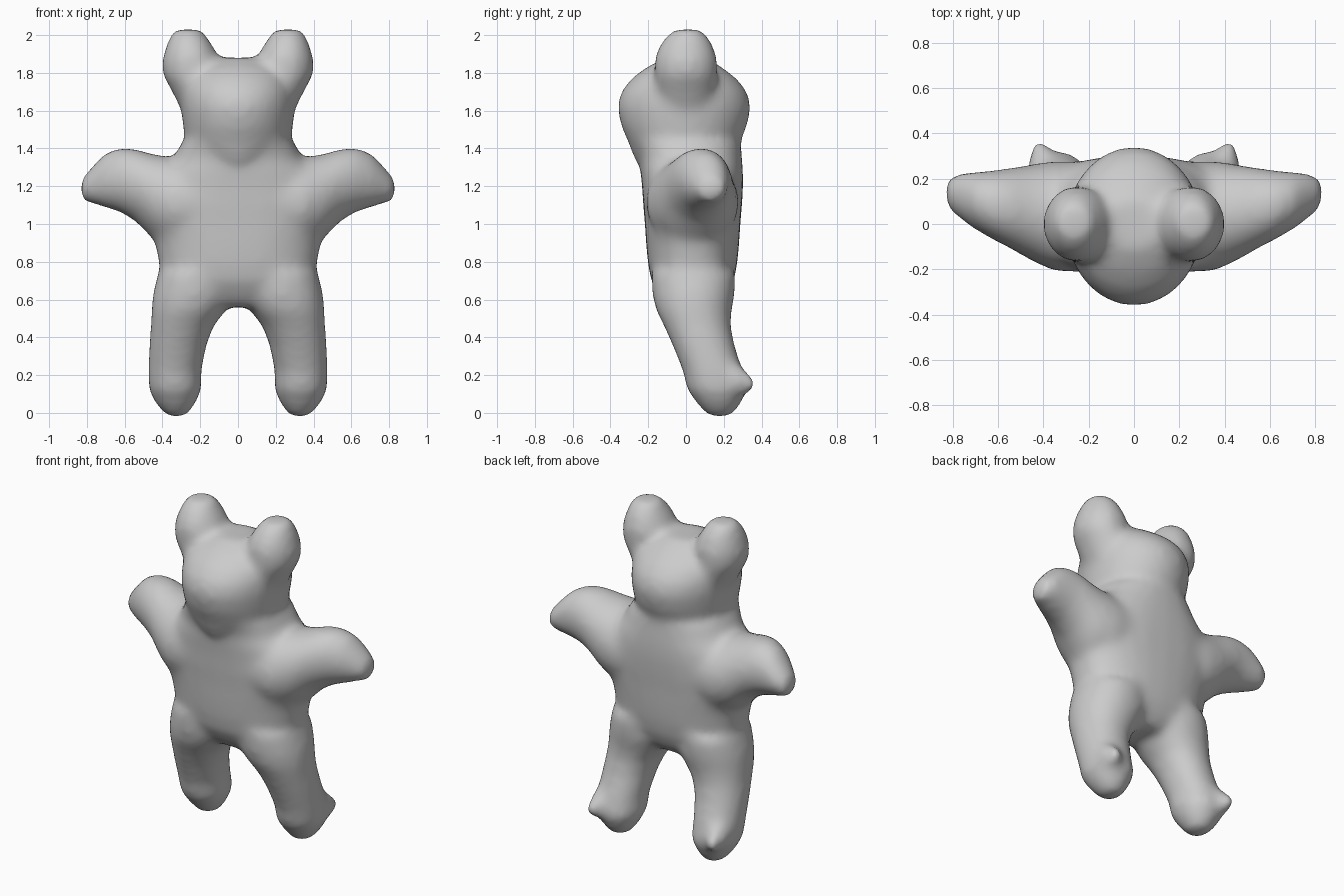
import bpy, bmesh, math
from mathutils import Vector

cube = bpy.data.objects.get("Cube")
if cube:
    bpy.data.objects.remove(cube)

X, Y, Z = Vector((1, 0, 0)), Vector((0, 1, 0)), Vector((0, 0, 1))
SIDES = 28
bm = bmesh.new()


def loft(sections, u, v, power=2.0, mirror=False):
    """Closed skin through rounded rings: (x, y, z, radius along u, radius along v)."""
    for side in ((1, -1) if mirror else (1,)):
        rings = []
        for x, y, z, a, b in sections:
            ring = []
            for i in range(SIDES):
                t = 2 * math.pi * i / SIDES
                c, s = math.cos(t), math.sin(t)
                c = math.copysign(abs(c) ** (2 / power), c)
                s = math.copysign(abs(s) ** (2 / power), s)
                p = Vector((x, y, z)) + u * a * c + v * b * s
                p.x *= side
                ring.append(bm.verts.new(p))
            rings.append(ring)
        faces = [bm.faces.new(rings[0]), bm.faces.new(rings[-1])]
        for lo, hi in zip(rings, rings[1:]):
            for i in range(SIDES):
                j = (i + 1) % SIDES
                faces.append(bm.faces.new((lo[i], lo[j], hi[j], hi[i])))
        bmesh.ops.recalc_face_normals(bm, faces=faces)


# Torso
loft([(0, .04, .56, .12, .13), (0, .04, .62, .3, .18), (0, .035, .7, .41, .22),
      (0, .035, .8, .42, .238), (0, .035, .9, .44, .247), (0, .035, 1.0, .49, .253),
      (0, .035, 1.1, .5, .262), (0, .035, 1.2, .46, .268), (0, .03, 1.28, .41, .272),
      (0, .025, 1.35, .34, .272), (0, .005, 1.43, .3, .285)], X, Y, 2.35)

# Head with muzzle
loft([(0, -.15, 1.32, .08, .11), (0, -.06, 1.36, .2, .22), (0, -.01, 1.43, .28, .295),
      (0, -.01, 1.52, .292, .335), (0, -.01, 1.62, .302, .355), (0, -.01, 1.7, .3, .335),
      (0, -.01, 1.77, .28, .28), (0, -.01, 1.83, .23, .2), (0, 0, 1.88, .13, .11)], X, Y)

# Ears
loft([(.17, 0, 1.6, .13, .15), (.225, 0, 1.71, .13, .16), (.255, 0, 1.79, .145, .165),
      (.25, 0, 1.87, .152, .168), (.255, 0, 1.93, .13, .15), (.262, .005, 1.99, .1, .115),
      (.265, .01, 2.03, .07, .07)], X, Y, mirror=True)

# Arms
loft([(.2, .03, 1.12, .245, .24), (.35, .035, 1.115, .245, .24), (.45, .05, 1.145, .215, .225),
      (.55, .07, 1.21, .178, .19), (.63, .085, 1.235, .152, .17), (.71, .105, 1.23, .125, .142),
      (.775, .125, 1.205, .098, .097), (.832, .14, 1.18, .06, .055)], Y, Z, mirror=True)

# Legs
loft([(.325, .18, -.02, .05, .06), (.33, .175, .04, .1, .11), (.333, .165, .12, .14, .16),
      (.335, .143, .22, .142, .16), (.318, .092, .36, .152, .165), (.295, .06, .46, .167, .178),
      (.262, .042, .54, .197, .2), (.235, .04, .62, .218, .218), (.225, .04, .74, .2, .225)],
     X, Y, 2.1, mirror=True)

# Heels
loft([(.35, .17, .17, .115, .13), (.375, .25, .175, .095, .11), (.405, .32, .16, .052, .065),
      (.425, .37, .15, .02, .02)], X, Z, mirror=True)

mesh = bpy.data.meshes.new("bear_body")
bm.to_mesh(mesh)
bm.free()
bear = bpy.data.objects.new("bear_body", mesh)
bpy.context.collection.objects.link(bear)
bpy.context.view_layer.objects.active = bear
bear.select_set(True)

# Fuse the parts into one soft skin
remesh = bear.modifiers.new("Fuse", "REMESH")
remesh.mode = "VOXEL"
remesh.voxel_size = .022
soften = bear.modifiers.new("Soften", "SMOOTH")
soften.factor = .5
soften.iterations = 16
for name in ("Fuse", "Soften"):
    bpy.ops.object.modifier_apply(modifier=name)
bpy.ops.object.shade_smooth()

# Plain grey
mesh = bear.data
grey = bpy.data.materials.new("plain_grey")
grey.use_nodes = True
colour = (.6, .6, .6, 1)
grey.diffuse_color = colour
grey.node_tree.nodes["Principled BSDF"].inputs["Base Color"].default_value = colour
mesh.materials.clear()
mesh.materials.append(grey)
